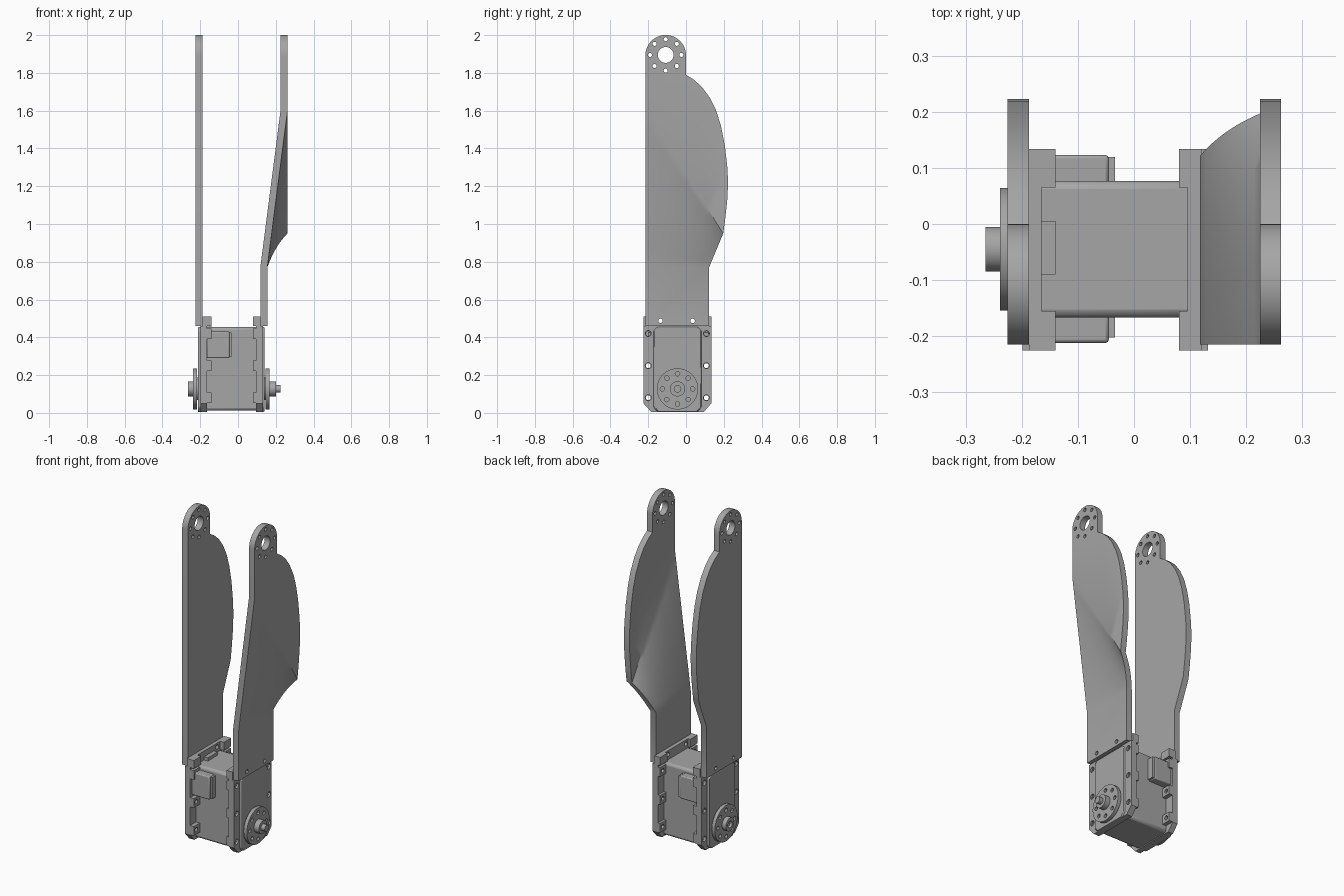
import bpy, bmesh, math
from mathutils import Matrix, Vector

if "Cube" in bpy.data.objects:
    bpy.data.objects.remove(bpy.data.objects["Cube"])

grey = bpy.data.materials.new("plain grey")
grey.use_nodes = True
colour = (0.38, 0.38, 0.38, 1)
grey.diffuse_color = colour
grey.node_tree.nodes["Principled BSDF"].inputs["Base Color"].default_value = colour

AXIS_Y, AXIS_Z = -0.045, 0.127      # output shaft position
FOLD_LOW = 0.77                     # height where the bent plate starts to lean
# profile axes (y, z, x) turned into world axes
TURN = Matrix(((0, 0, 1, 0), (1, 0, 0, 0), (0, 1, 0, 0), (0, 0, 0, 1)))


def finish(name, bm, bevel=0.0, segments=2):
    bmesh.ops.remove_doubles(bm, verts=bm.verts, dist=1e-5)
    bmesh.ops.recalc_face_normals(bm, faces=bm.faces)
    mesh = bpy.data.meshes.new(name)
    bm.to_mesh(mesh)
    bm.free()
    mesh.materials.append(grey)
    ob = bpy.data.objects.new(name, mesh)
    bpy.context.collection.objects.link(ob)
    if bevel:
        mod = ob.modifiers.new("Bevel", 'BEVEL')
        mod.width, mod.segments = bevel, segments
        mod.limit_method = 'ANGLE'
    bpy.ops.object.select_all(action='DESELECT')
    ob.select_set(True)
    bpy.context.view_layer.objects.active = ob
    bpy.ops.object.shade_smooth_by_angle(angle=math.radians(30))
    return ob


def ring(cy, cz, r, n=16, start=0.0, sweep=math.tau):
    return [(cy + r * math.cos(start + sweep * i / n),
             cz + r * math.sin(start + sweep * i / n)) for i in range(n)]


def bolt_circle(cy, cz, r, hole, count=8):
    return [ring(y, z, hole, 12) for y, z in ring(cy, cz, r, count)]


def sheet(loops, x0, x1):
    """Filled outline with holes, extruded from x0 to x1."""
    curve = bpy.data.curves.new("profile", 'CURVE')
    curve.dimensions, curve.fill_mode = '2D', 'BOTH'
    curve.extrude = (x1 - x0) / 2
    for loop in loops:
        spline = curve.splines.new('POLY')
        spline.points.add(len(loop) - 1)
        for point, (y, z) in zip(spline.points, loop):
            point.co = (y, z, 0, 1)
        spline.use_cyclic_u = True
    temp = bpy.data.objects.new("profile", curve)
    mesh = bpy.data.meshes.new_from_object(temp)
    bm = bmesh.new()
    bm.from_mesh(mesh)
    bmesh.ops.transform(bm, matrix=Matrix.Translation(((x0 + x1) / 2, 0, 0)) @ TURN,
                        verts=bm.verts)
    bmesh.ops.remove_doubles(bm, verts=bm.verts, dist=1e-5)
    bpy.data.objects.remove(temp)
    bpy.data.curves.remove(curve)
    bpy.data.meshes.remove(mesh)
    return bm


def box(name, x, y, z, bevel=0.0, segments=2):
    bm = bmesh.new()
    size = Matrix.Diagonal((x[1] - x[0], y[1] - y[0], z[1] - z[0], 1))
    centre = Matrix.Translation((sum(x) / 2, sum(y) / 2, sum(z) / 2))
    bmesh.ops.create_cube(bm, size=1, matrix=centre @ size)
    return finish(name, bm, bevel, segments)


# Arm plates: straight shank, bulged trailing edge, rounded drilled end
bulge = [(0, 1.79), (0.04, 1.765), (0.085, 1.725), (0.125, 1.67), (0.16, 1.60),
         (0.185, 1.52), (0.205, 1.42), (0.218, 1.31), (0.223, 1.22),
         (0.218, 1.12), (0.208, 1.03), (0.197, 0.95)]
outline = [(-0.215, 0.46), (-0.215, 1.893)]
outline += ring(-0.1075, 1.893, 0.1075, 24, math.pi, -math.pi)[1:]
outline += [(0, 1.893)] + bulge + [(0.122, FOLD_LOW), (0.122, 0.46)]
arm_loops = [outline, ring(-0.1075, 1.895, 0.042, 28)]
arm_loops += bolt_circle(-0.1075, 1.895, 0.083, 0.011)
arm_loops += [ring(y, 0.487, 0.012, 12) for y in (-0.135, 0.035)]

finish("right_arm_plate", sheet(arm_loops, -0.225, -0.187))


def fold_top(y):
    return 1.6 + (y + 0.215) * (0.95 - 1.6) / (0.197 + 0.215)


bm = sheet(arm_loops, 0.118, 0.155)
STEPS = 10
for i in range(STEPS + 1):
    # each crease of the twisted zone fans out from one distant point
    a, b = [Vector((0, y, FOLD_LOW + (fold_top(y) - FOLD_LOW) * i / STEPS))
            for y in (-0.215, 0.197)]
    normal = (b - a).cross(Vector((1, 0, 0)))
    bmesh.ops.bisect_plane(bm, geom=bm.verts[:] + bm.edges[:] + bm.faces[:],
                           plane_co=a, plane_no=normal, dist=1e-5)
for v in bm.verts:
    rise = (v.co.z - FOLD_LOW) / max(fold_top(v.co.y) - FOLD_LOW, 0.05)
    v.co.x += 0.107 * min(max(rise, 0), 1)
finish("left_arm_plate", bm)

# Motor case and side connectors
box("motor_case", (-0.18, 0.11), (-0.167, 0.077), (0.012, 0.455), 0.015)
for name, y in (("front", (-0.212, -0.16)), ("back", (0.07, 0.123))):
    box(name + "_connector", (-0.165, -0.045), y, (0.29, 0.43), 0.006)
    inset = (y[0] + 0.01, y[1]) if name == "front" else (y[0], y[1] - 0.004)
    box(name + "_connector_lip", (-0.046, -0.034), inset, (0.295, 0.425))
box("case_top_rib", (-0.17, -0.14), (-0.09, 0.005), (0.44, 0.475))

# End flanges, bosses, raised covers and output discs on both ends
flange = [(-0.225, 0.05), (-0.225, 0.51), (0.134, 0.51), (0.134, 0.05),
          (0.095, 0.006), (-0.185, 0.006)]
cover = [(-0.172, 0.03), (-0.172, 0.435), (-0.152, 0.455), (0.062, 0.455),
         (0.082, 0.435), (0.082, 0.03), (0.062, 0.006), (-0.152, 0.006)]
side_holes = [(y, z) for y in (-0.2, 0.108) for z in (0.08, 0.25, 0.42)]
top_holes = [(y, 0.487) for y in (-0.135, 0.035)]
drill = [ring(y, z, 0.013, 12) for y, z in side_holes + top_holes]

for side, inner, mid, outer, face in (("right", -0.14, -0.165, -0.187, -0.212),
                                      ("left", 0.08, 0.095, 0.12, 0.14)):
    s = 1 if side == "left" else -1
    span = lambda a, b: (min(a, b), max(a, b))
    finish(side + "_flange", sheet([flange] + drill, *span(mid, outer)))
    finish(side + "_cover", sheet([cover], *span(outer - s * 0.004, face)), 0.006)
    # low rim round the cover, stopping under the arm plate
    rim = [(y, min(z, 0.46)) for y, z in flange]
    hole_rings = [ring(y, z, 0.016, 12) for y, z in side_holes]
    finish(side + "_rim", sheet([rim] + hole_rings, *span(outer, outer + s * 0.012)))
    for i, (y, z) in enumerate(side_holes):
        out = -1 if y < AXIS_Y else 1
        edge = -0.225 if out < 0 else 0.134
        block = [(edge, z - 0.028), (edge, z + 0.028),
                 (edge - out * 0.058, z + 0.028), (edge - out * 0.058, z - 0.028)]
        finish(f"{side}_boss_{i}", sheet([block, ring(y, z, 0.013, 12)],
                                         *span(inner, mid)))
    for i, (y0, y1) in enumerate(((-0.225, -0.155), (0.065, 0.134))):
        box(f"{side}_top_boss_{i}", span(inner, mid), (y0, y1), (0.46, 0.51))
    # drilled disc, hub and tip
    disc = [ring(AXIS_Y, AXIS_Z, 0.109, 40)] + bolt_circle(AXIS_Y, AXIS_Z, 0.08, 0.012)
    d0, d1 = face + s * 0.006, face + s * 0.027
    finish(side + "_output_disc", sheet(disc, *span(d0, d1)))
    finish(side + "_disc_seat", sheet([ring(AXIS_Y, AXIS_Z, 0.06, 28)],
                                      *span(face - s * 0.005, d0)))
    hub_end = 0.2 if s > 0 else -0.265
    finish(side + "_hub", sheet([ring(AXIS_Y, AXIS_Z, 0.04, 28),
                                 ring(AXIS_Y, AXIS_Z, 0.02, 20)], *span(d1, hub_end)))
    tip_end = 0.225 if s > 0 else -0.25
    finish(side + "_shaft_tip", sheet([ring(AXIS_Y, AXIS_Z, 0.02, 20)],
                                      *span(d1, tip_end)))
